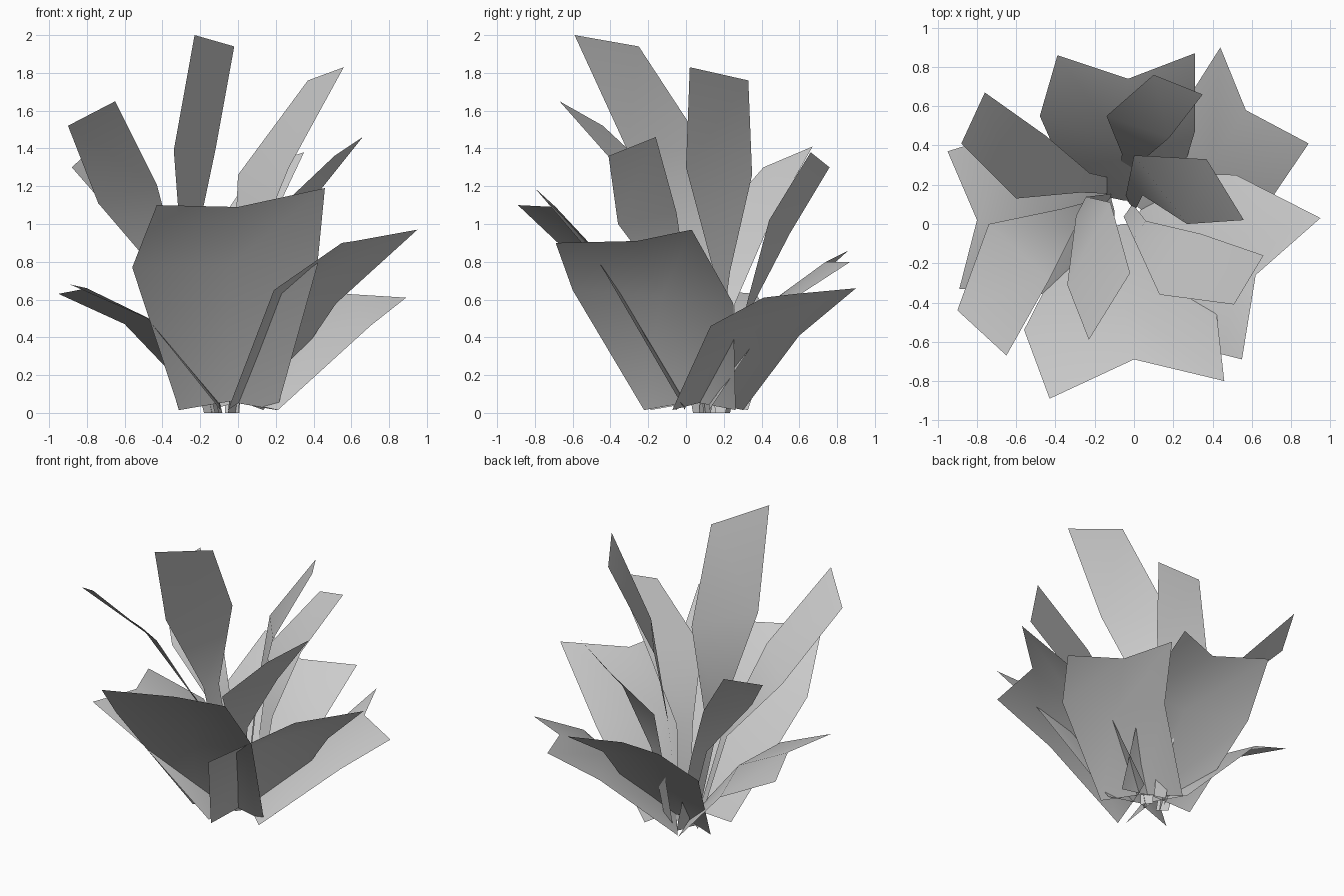
import bpy, bmesh
from mathutils import Vector as V

if "Cube" in bpy.data.objects:
    bpy.data.objects.remove(bpy.data.objects["Cube"])

CENTRE = V((-0.04, 0.06, 0))


def sheet(name, rows):
    """Smooth open surface through equal-length rows of points."""
    bm = bmesh.new()
    grid = [[bm.verts.new(p) for p in row] for row in rows]
    for a, b in zip(grid, grid[1:]):
        for i in range(len(a) - 1):
            bm.faces.new((a[i], a[i + 1], b[i + 1], b[i]))
    for f in bm.faces:
        f.smooth = True
    me = bpy.data.meshes.new(name)
    bm.to_mesh(me)
    bm.free()
    ob = bpy.data.objects.new(name, me)
    bpy.context.collection.objects.link(ob)
    return ob


def broad_leaf(name, tip, sides):
    """Three-column leaf: wide base, folded middle, notched tip."""
    l, r = V(sides[0]), V(sides[1])
    mid = (l + r) / 2
    out = V((mid.x, mid.y, 0)).normalized()
    side = V((r.x - l.x, r.y - l.y, 0)).normalized()
    root = CENTRE + out * 0.09
    base = [root - side * 0.26 + V((0, 0, 0.015)),
            root - out * 0.03 + V((0, 0, 0.06)),
            root + side * 0.26 + V((0, 0, 0.015))]
    sheet(name, [base, [l, mid - out * 0.1, r], tip])


def narrow_leaf(name, tip, sides, neck, root):
    """Two-column leaf: slender stalk widening to a blade."""
    l, r = V(sides[0]), V(sides[1])
    side = V((r.x - l.x, r.y - l.y, 0)).normalized()
    neck, root = V(neck), V((*root, 0.0))
    sheet(name, [[root - side * 0.04, root + side * 0.04],
                 [neck - side * 0.055, neck + side * 0.055],
                 [l, r], tip])


# Broad outer leaves
broad_leaf("broad_leaf_front",
           [(-.43, -.89, 1.1), (0, -.69, 1.09), (.46, -.80, 1.19)],
           [(-.56, -.54, .77), (.42, -.45, .78)])
broad_leaf("broad_leaf_right",
           [(.55, -.69, .90), (.62, -.26, .91), (.95, .03, .97)],
           [(.19, -.60, .65), (.52, .25, .58)])
broad_leaf("broad_leaf_back_right",
           [(.89, .41, .61), (.57, .58, .63), (.44, .90, .66)],
           [(.70, .13, .46), (.25, .60, .41)])
broad_leaf("broad_leaf_back",
           [(.31, .87, .80), (-.03, .74, .80), (-.39, .86, .86)],
           [(.31, .47, .54), (-.48, .55, .58)])
broad_leaf("broad_leaf_left",
           [(-.95, .37, .63), (-.80, .02, .66), (-.89, -.33, .68)],
           [(-.60, .48, .47), (-.48, -.36, .50)])

# Tall inner leaves
narrow_leaf("tall_leaf_front",
            [(-.23, -.59, 2.0), (-.02, -.25, 1.94)],
            [(-.34, -.31, 1.39), (-.12, .11, 1.39)], (-.27, .09, .80), (-.12, .12))
narrow_leaf("tall_leaf_right",
            [(.56, .02, 1.83), (.37, .33, 1.76)],
            [(.27, .0, 1.30), (.0, .35, 1.26)], (.01, .19, .75), (-.02, .10))
narrow_leaf("tall_leaf_left",
            [(-.65, -.67, 1.65), (-.90, -.44, 1.52)],
            [(-.43, -.28, 1.21), (-.74, .0, 1.11)], (-.33, .04, .68), (-.15, .10))
narrow_leaf("tall_leaf_front_right",
            [(.51, -.41, 1.36), (.66, -.16, 1.46)],
            [(.13, -.36, 1.0), (.34, -.05, 1.06)], (.03, -.03, .62), (-.03, .07))
narrow_leaf("tall_leaf_back_left",
            [(-.88, .41, 1.30), (-.76, .67, 1.41)],
            [(-.60, .13, .98), (-.45, .45, 1.02)], (-.25, .21, .58), (-.10, .19))
narrow_leaf("tall_leaf_back",
            [(.35, .66, 1.38), (.10, .76, 1.30)],
            [(.18, .44, 1.02), (-.14, .55, .95)], (-.01, .34, .58), (-.03, .22))
